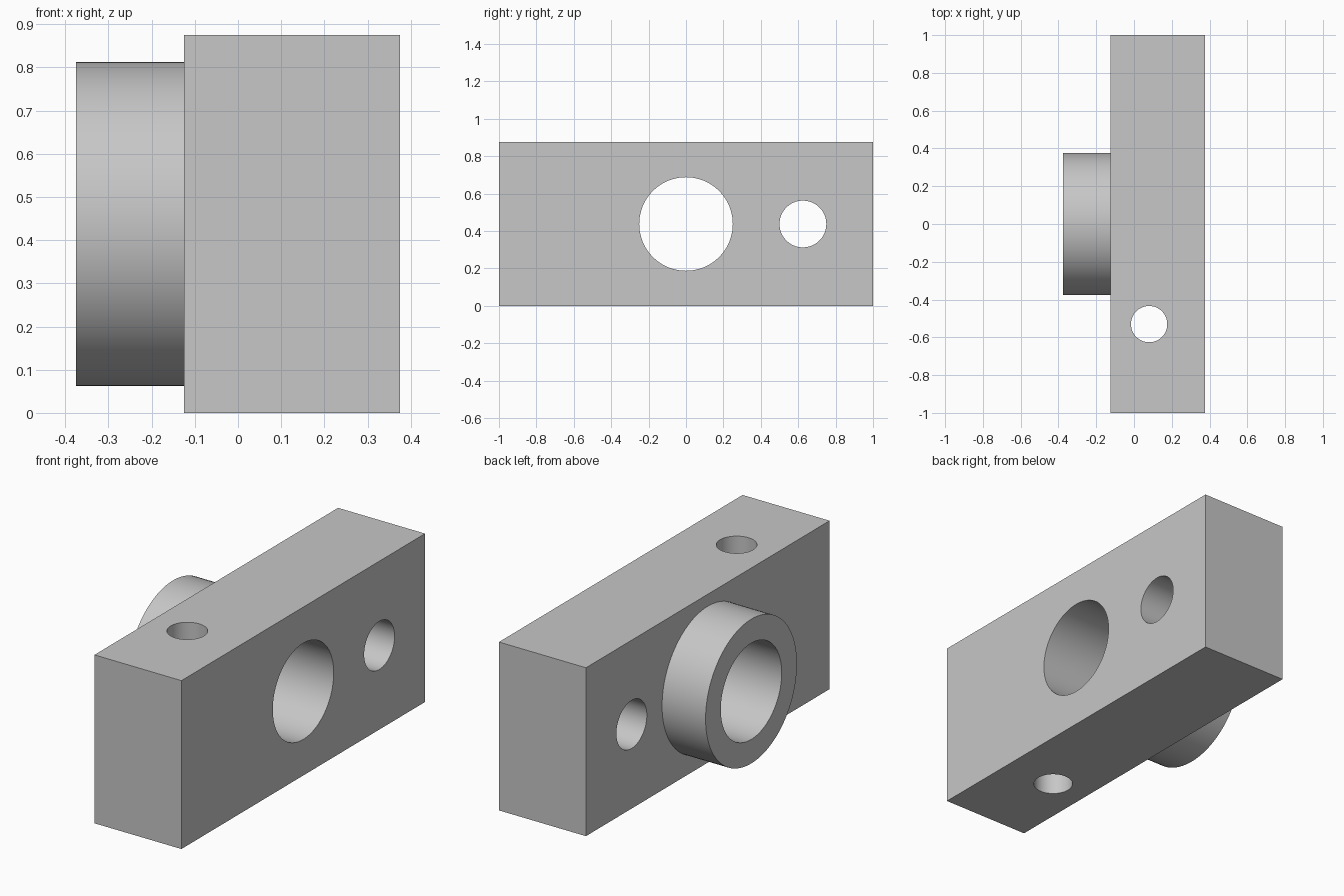
import bpy
import math

cube = bpy.data.objects.get("Cube")
if cube:
    bpy.data.objects.remove(cube, do_unlink=True)

grey = bpy.data.materials.new("light_grey")
grey.use_nodes = True
colour = (0.57, 0.57, 0.57, 1)
grey.diffuse_color = colour
grey.node_tree.nodes["Principled BSDF"].inputs["Base Color"].default_value = colour

MID_Z = 0.4375          # height of the bore axis
ALONG_X = (0, math.pi / 2, 0)


def cylinder(name, radius, depth, location, rotation=(0, 0, 0)):
    bpy.ops.mesh.primitive_cylinder_add(vertices=96, radius=radius, depth=depth,
                                        location=location, rotation=rotation)
    obj = bpy.context.object
    obj.name = name
    obj.data.materials.append(grey)
    return obj


def combine(target, tool, operation):
    """Apply a boolean to the target and remove the tool."""
    mod = target.modifiers.new(tool.name, 'BOOLEAN')
    mod.operation = operation
    mod.solver = 'EXACT'
    mod.object = tool
    bpy.context.view_layer.objects.active = target
    bpy.ops.object.modifier_apply(modifier=mod.name)
    bpy.data.objects.remove(tool, do_unlink=True)


# Rectangular block
bpy.ops.mesh.primitive_cube_add(size=1, location=(0.125, 0, MID_Z))
block = bpy.context.object
block.name = "bearing_block"
block.scale = (0.5, 2, 0.875)
bpy.ops.object.transform_apply(location=True, rotation=True, scale=True)
block.data.materials.append(grey)

# Round collar on the right side, sunk slightly into the block
combine(block, cylinder("collar", 0.375, 0.35, (-0.2, 0, MID_Z), ALONG_X), 'UNION')

# Main bore, side hole and vertical hole, all straight through
combine(block, cylinder("main_bore", 0.25, 2, (0, 0, MID_Z), ALONG_X), 'DIFFERENCE')
combine(block, cylinder("side_hole", 0.125, 2, (0, 0.625, MID_Z), ALONG_X), 'DIFFERENCE')
combine(block, cylinder("vertical_hole", 0.096, 2, (0.08, -0.53, MID_Z)), 'DIFFERENCE')

# Smooth round walls, crisp edges
bpy.ops.object.select_all(action='DESELECT')
block.select_set(True)
bpy.context.view_layer.objects.active = block
bpy.ops.object.shade_smooth_by_angle(angle=math.radians(30))
